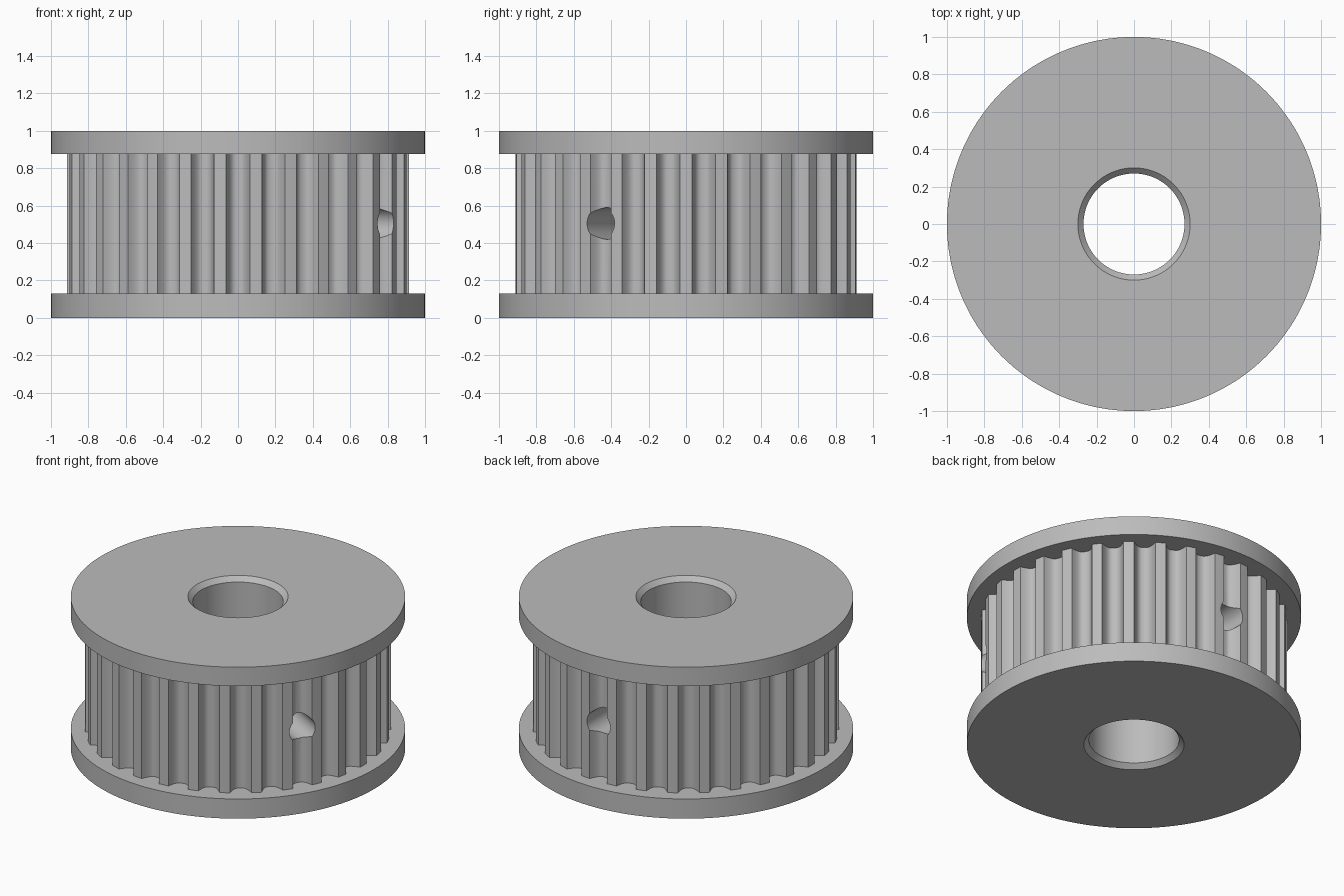
import bpy, bmesh
from math import radians, cos, sin, pi
from mathutils import Matrix

cube = bpy.data.objects.get("Cube")
if cube:
    bpy.data.objects.remove(cube, do_unlink=True)

TEETH = 30
PITCH = 2 * pi / TEETH
TIP = 0.915            # radius of the tooth tips
DEPTH = 0.07           # groove depth
HALF = 0.064 / TIP     # half groove width as an angle
STEPS = 14             # facets across one groove

steel = bpy.data.materials.new("machined grey steel")
steel.use_nodes = True
GREY = (0.5, 0.5, 0.5, 1)
steel.diffuse_color = GREY
steel.node_tree.nodes["Principled BSDF"].inputs["Base Color"].default_value = GREY


def make_object(name, bm):
    bmesh.ops.recalc_face_normals(bm, faces=bm.faces)
    mesh = bpy.data.meshes.new(name)
    bm.to_mesh(mesh)
    bm.free()
    mesh.materials.append(steel)
    obj = bpy.data.objects.new(name, mesh)
    bpy.context.collection.objects.link(obj)
    return obj


# Angles and groove depths around the rim: a rounded groove between lands
stations = []
for tooth in range(TEETH):
    middle = (tooth + 0.5) * PITCH
    stations.append((middle - PITCH / 2, 0))
    for i in range(STEPS + 1):
        t = sin((i / STEPS - 0.5) * pi)
        stations.append((middle + t * HALF, DEPTH * (1 - abs(t) ** 3.2)))

# Closed section of the pulley: radius, height, toothed or plain
section = [
    (0.30, 0, False), (1, 0, False), (1, 0.13, False),
    (TIP, 0.13, True), (TIP, 0.875, True),
    (1, 0.875, False), (1, 1, False), (0.30, 1, False),
    (0.27, 0.97, False), (0.27, 0.03, False),
]

bm = bmesh.new()
loops = []
for radius, z, toothed in section:
    loop = []
    for angle, groove in stations:
        r = radius - groove if toothed else radius
        loop.append(bm.verts.new((r * cos(angle), r * sin(angle), z)))
    loops.append(loop)
for k, a in enumerate(loops):
    b = loops[(k + 1) % len(loops)]
    for i in range(len(a)):
        j = (i + 1) % len(a)
        bm.faces.new((a[i], a[j], b[j], b[i]))
pulley = make_object("toothed_pulley", bm)

# Two radial set screw holes drilled through to the bore
for azimuth in (-30, 90):
    bm = bmesh.new()
    place = (Matrix.Rotation(radians(azimuth), 4, 'Z')
             @ Matrix.Translation((0.6, 0, 0.505))
             @ Matrix.Rotation(pi / 2, 4, 'Y'))
    bmesh.ops.create_cone(bm, cap_ends=True, segments=48, radius1=0.085,
                          radius2=0.085, depth=0.9, matrix=place)
    drill = make_object("screw_hole_cutter", bm)
    drill.hide_render = True
    cut = pulley.modifiers.new("screw_hole", 'BOOLEAN')
    cut.operation = 'DIFFERENCE'
    cut.solver = 'EXACT'
    cut.object = drill
    bpy.context.view_layer.objects.active = pulley
    bpy.ops.object.modifier_apply(modifier=cut.name)
    bpy.data.objects.remove(drill, do_unlink=True)

# Smooth the round surfaces, keep machined edges crisp
bpy.ops.object.select_all(action='DESELECT')
pulley.select_set(True)
bpy.context.view_layer.objects.active = pulley
bpy.ops.object.shade_smooth_by_angle(angle=radians(30))
